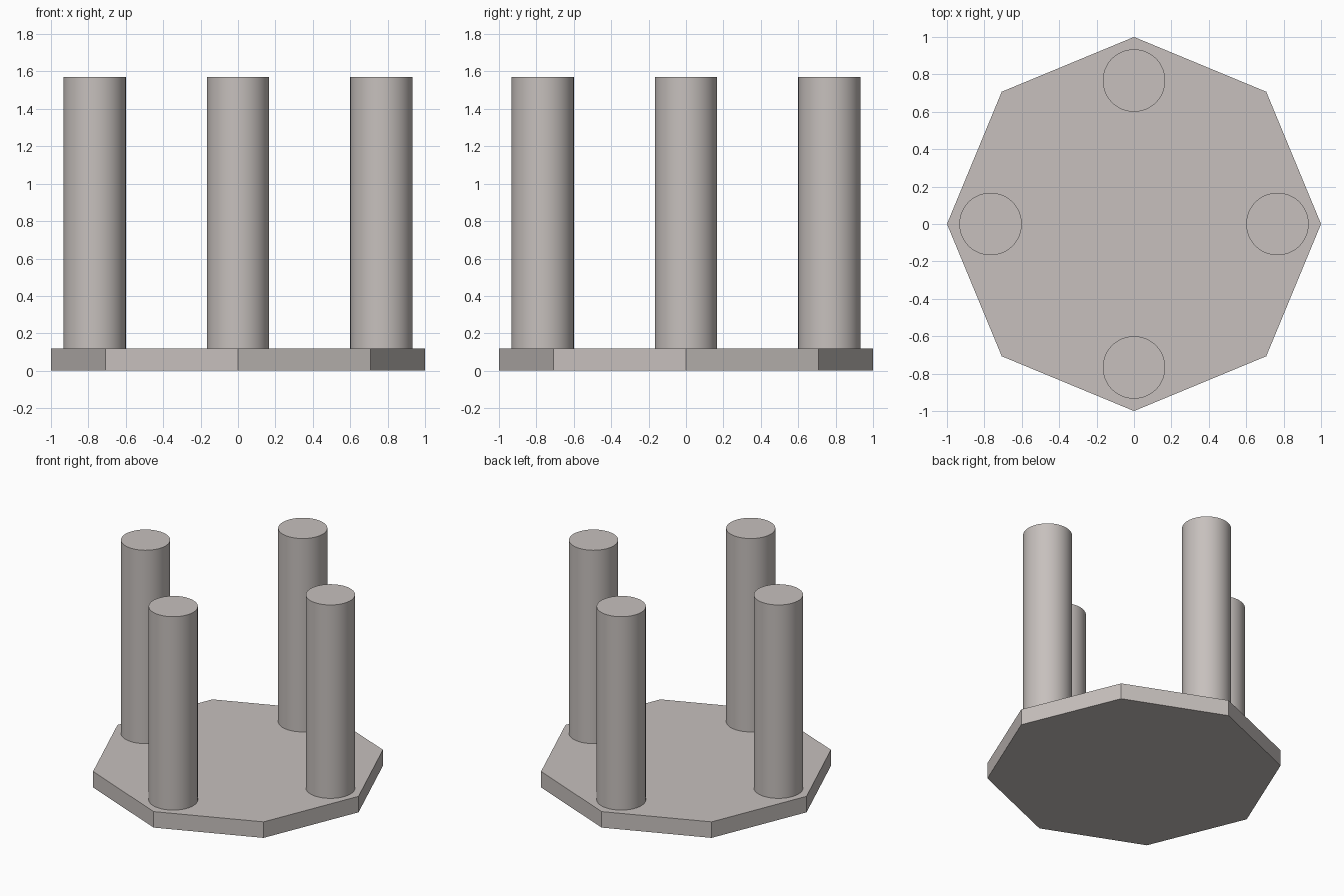
import bpy
import math

if "Cube" in bpy.data.objects:
    bpy.data.objects.remove(bpy.data.objects["Cube"])

stone = bpy.data.materials.new("warm grey stone")
stone.diffuse_color = (0.57, 0.53, 0.51, 1.0)
stone.use_nodes = True
stone.node_tree.nodes["Principled BSDF"].inputs["Base Color"].default_value = stone.diffuse_color

BASE_H = 0.12
TOP_Z = 1.57
PILLAR_R = 0.167
RING_R = 0.767


def prism(name, sides, radius, z0, z1, x=0.0, y=0.0, turn=0.0):
    bpy.ops.mesh.primitive_cylinder_add(
        vertices=sides, radius=radius, depth=z1 - z0,
        location=(x, y, (z0 + z1) / 2), rotation=(0, 0, turn))
    obj = bpy.context.object
    obj.name = name
    obj.data.materials.append(stone)
    return obj


# Octagonal base slab, corners on the axes
prism("octagonal_base", 8, 1.0, 0.0, BASE_H)

# Four round pillars, one near each axis corner
for i, side in enumerate(("right", "back", "left", "front")):
    a = i * math.pi / 2
    prism(side + "_pillar", 64, PILLAR_R, BASE_H, TOP_Z,
          RING_R * math.cos(a), RING_R * math.sin(a))
    bpy.ops.object.shade_smooth_by_angle(angle=math.radians(30))
